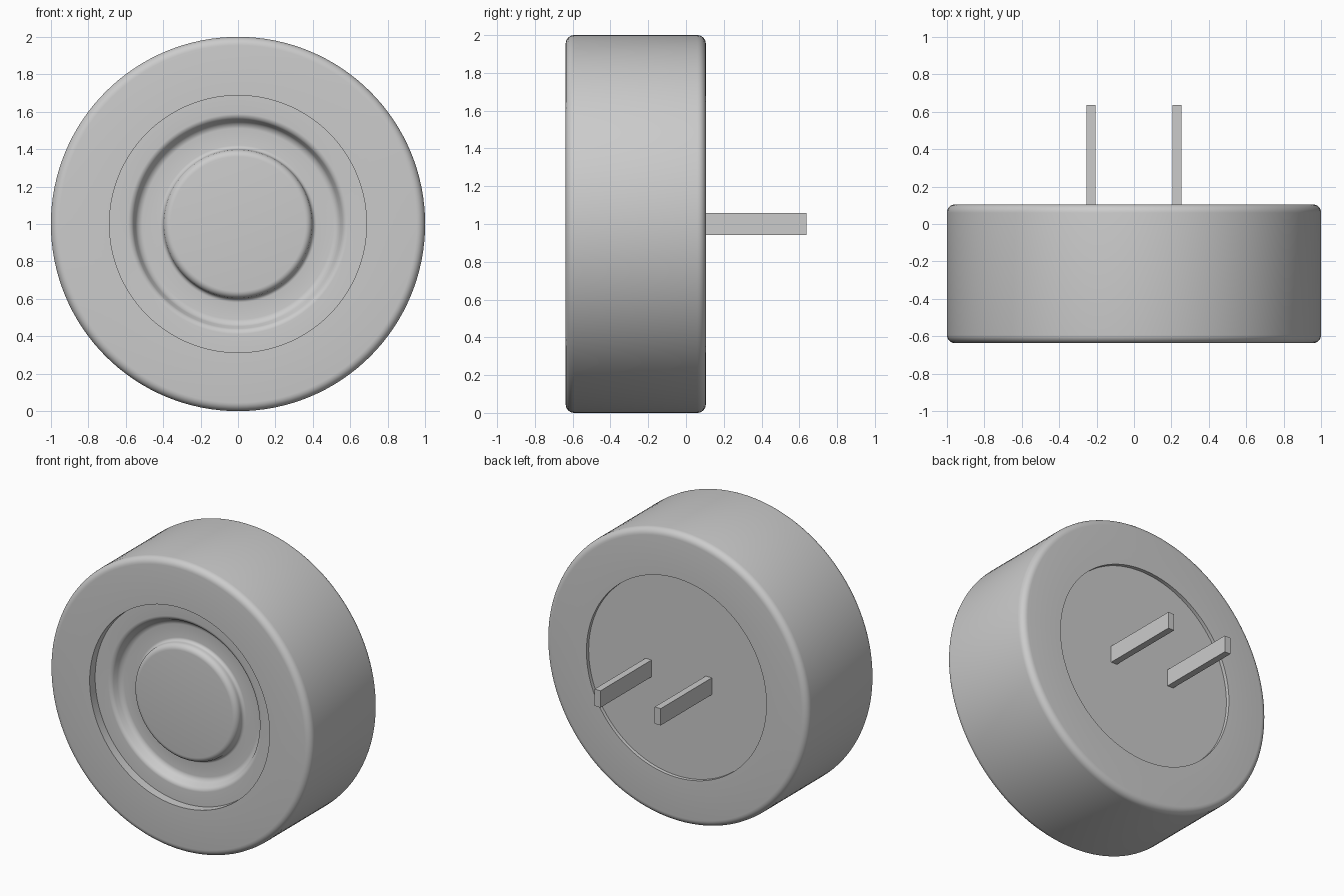
import bpy, bmesh, math
from mathutils import Vector

cube = bpy.data.objects.get("Cube")
if cube:
    bpy.data.objects.remove(cube, do_unlink=True)

grey = bpy.data.materials.new("plain grey")
grey.use_nodes = True
GREY = (0.6, 0.6, 0.6, 1.0)
grey.diffuse_color = GREY
grey.node_tree.nodes["Principled BSDF"].inputs["Base Color"].default_value = GREY

SEGMENTS = 128
CENTRE = Vector((0, 0, 1))
FRONT, BACK, HOLE = -0.637, 0.105, 0.687


def add_object(name, bm):
    bmesh.ops.recalc_face_normals(bm, faces=bm.faces)
    mesh = bpy.data.meshes.new(name)
    bm.to_mesh(mesh)
    bm.free()
    mesh.materials.append(grey)
    obj = bpy.data.objects.new(name, mesh)
    bpy.context.collection.objects.link(obj)
    return obj


def fillet(profile, steps=6):
    """Round each (radius, y, fillet) corner of a profile."""
    points = []
    for i, (r, y, f) in enumerate(profile):
        p = Vector((r, y))
        if f == 0:
            points.append(p)
            continue
        before = Vector(profile[i - 1][:2]) - p
        after = Vector(profile[(i + 1) % len(profile)][:2]) - p
        a = p + before.normalized() * f
        b = p + after.normalized() * f
        for k in range(steps + 1):
            t = k / steps * math.pi / 2
            points.append(p + (a - p) * (1 - math.sin(t)) + (b - p) * (1 - math.cos(t)))
    return points


def revolve(name, profile, closed=False):
    """Spin a profile about the y axis through the body centre."""
    bm = bmesh.new()
    verts = [bm.verts.new((p.x, p.y, 1)) for p in fillet(profile)]
    pairs = list(zip(verts, verts[1:]))
    if closed:
        pairs.append((verts[-1], verts[0]))
    edges = [bm.edges.new(pair) for pair in pairs]
    bmesh.ops.spin(bm, geom=verts + edges, cent=CENTRE, axis=(0, 1, 0),
                   angle=math.tau, steps=SEGMENTS, use_duplicate=False)
    bmesh.ops.remove_doubles(bm, verts=bm.verts, dist=1e-5)
    obj = add_object(name, bm)
    bpy.ops.object.select_all(action='DESELECT')
    obj.select_set(True)
    bpy.context.view_layer.objects.active = obj
    bpy.ops.object.shade_smooth_by_angle(angle=math.radians(35))
    return obj


# Outer ring with rounded rims and a straight bore
revolve("outer_ring", [
    (HOLE, FRONT, 0), (1.0, FRONT, 0.045), (1.0, BACK, 0.045), (HOLE, BACK, 0)], closed=True)

# Recessed front diaphragm: flat rim, round groove and raised centre
face, groove = FRONT + 0.06, FRONT + 0.125
revolve("front_diaphragm", [
    (0, face + 0.1, 0), (HOLE, face + 0.1, 0), (HOLE, face, 0),
    (0.568, face, 0.02), (0.535, groove, 0.025),
    (0.40, groove, 0.02), (0.395, face, 0.035), (0, face, 0)])

# Slightly recessed back plate
plate = BACK - 0.025
revolve("back_plate", [
    (0, plate - 0.05, 0), (HOLE, plate - 0.05, 0), (HOLE, plate, 0), (0, plate, 0)])

# Two flat contact pins
for name, side in (("left_pin", 1), ("right_pin", -1)):
    bm = bmesh.new()
    bmesh.ops.create_cube(bm, size=1)
    y0, y1 = plate - 0.02, 0.637
    bmesh.ops.scale(bm, vec=(0.046, y1 - y0, 0.116), verts=bm.verts)
    bmesh.ops.translate(bm, vec=(side * 0.23, (y0 + y1) / 2, 1.0), verts=bm.verts)
    add_object(name, bm)
